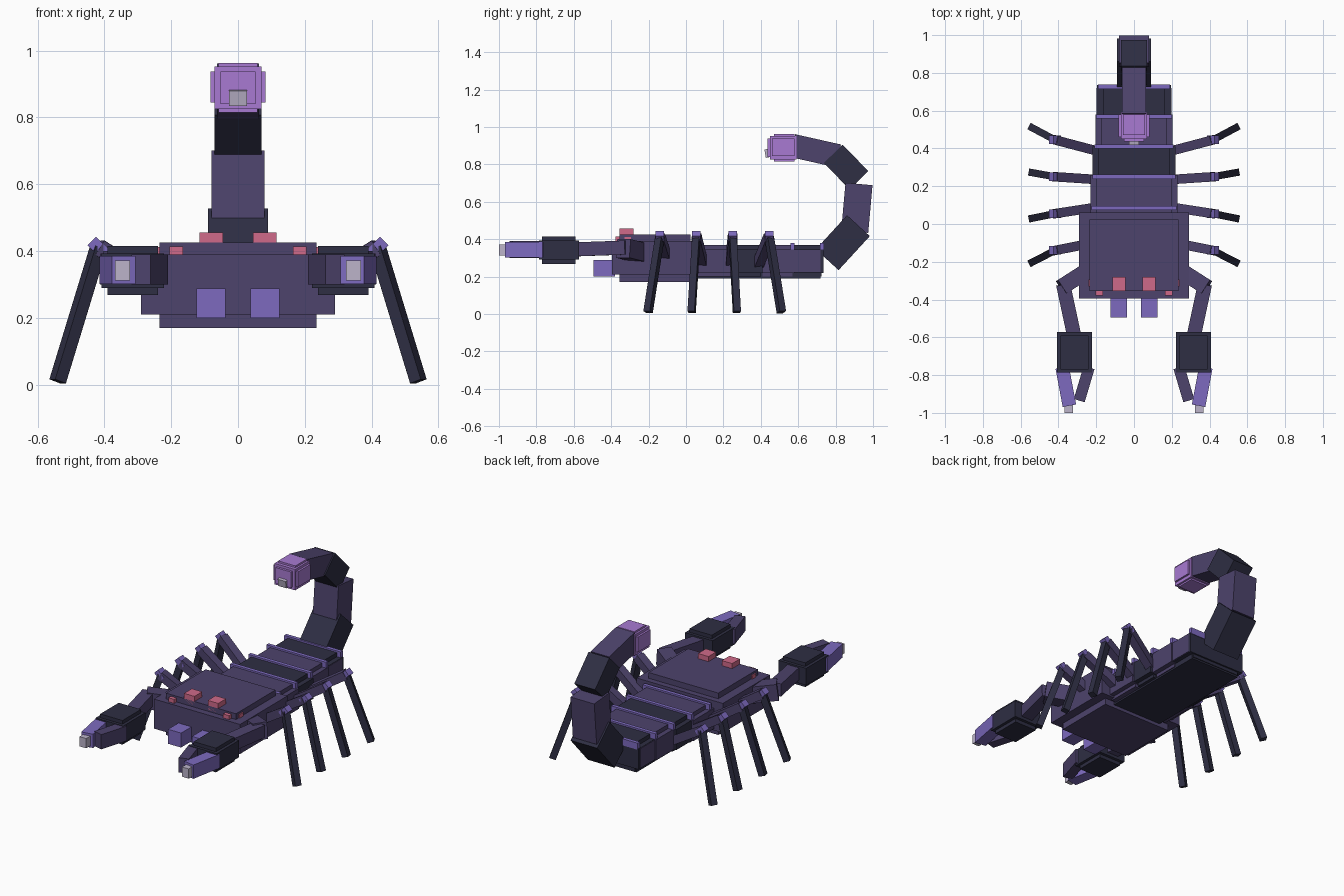
import bpy
from mathutils import Matrix, Vector

cube = bpy.data.objects.get("Cube")
if cube:
    bpy.data.objects.remove(cube, do_unlink=True)


def material(name, hex_code):
    def linear(c):
        return c / 12.92 if c <= 0.04045 else ((c + 0.055) / 1.055) ** 2.4
    rgb = [linear(int(hex_code[i:i + 2], 16) / 255) for i in (0, 2, 4)]
    m = bpy.data.materials.new(name)
    m.use_nodes = True
    m.diffuse_color = (*rgb, 1)
    m.node_tree.nodes["Principled BSDF"].inputs["Base Color"].default_value = (*rgb, 1)
    return m


PURPLE = material("dusk purple", "4d436c")
DARK = material("dark slate", "2e2e43")
VIOLET = material("violet", "7d6abf")
LILAC = material("lilac", "a87ad2")
PINK = material("pink", "d06a8a")
GREY = material("pale grey", "bcb4ca")


def place(name, mat, matrix):
    bpy.ops.mesh.primitive_cube_add(size=1)
    ob = bpy.context.object
    ob.name = name
    ob.data.transform(matrix)
    ob.data.materials.append(mat)
    return ob


def box(name, mat, x, y, z):
    """Axis-aligned box from (low, high) ranges."""
    mid = Vector([(r[0] + r[1]) / 2 for r in (x, y, z)])
    size = [abs(r[1] - r[0]) for r in (x, y, z)]
    return place(name, mat, Matrix.Translation(mid) @ Matrix.Diagonal((*size, 1)))


def beam(name, mat, start, end, width, height):
    """Box running from start to end, its width kept horizontal."""
    p, q = Vector(start), Vector(end)
    along = (q - p).normalized()
    side = along.cross(Vector((0, 0, 1))).normalized()
    up = side.cross(along)
    rot = Matrix((along, side, up)).transposed().to_4x4()
    scale = Matrix.Diagonal(((q - p).length, width, height, 1))
    return place(name, mat, Matrix.Translation((p + q) / 2) @ rot @ scale)


def stepped(name, mat, x, y, z, inset, step):
    """Block with stepped edges: a wide core and a taller, narrower one."""
    box(name + "_core", mat, x, y, (z[0] + step, z[1] - step))
    box(name + "_plate", mat, (x[0] + inset, x[1] - inset),
        (y[0] + inset, y[1] - inset), z)


# Head shield
box("head_core", PURPLE, (-.29, .29), (-.395, .06), (.21, .39))
box("head_shield", PURPLE, (-.235, .235), (-.355, .025), (.17, .425))

# Abdomen segments, alternating colours, with violet ridges between them
edges = (.04, .26, .41, .58, .735)
halves = (.23, .22, .205, .195)
for i, half in enumerate(halves):
    mat = DARK if i % 2 else PURPLE
    a, b = edges[i], edges[i + 1]
    box(f"abdomen_{i + 1}_core", mat, (-half, half), (a, b), (.22, .345))
    box(f"abdomen_{i + 1}_top", mat, (-half + .03, half - .03), (a, b - .01), (.2, .37))
for i, y in enumerate((.085, .25, .41, .57, .727)):
    half = (.225, .22, .21, .2, .19)[i]
    box(f"ridge_{i + 1}", VIOLET, (-half, half), (y - .011, y + .011), (.34, .38))
box("belly", DARK, (-.17, .17), (.02, .72), (.19, .23))
box("flanks", PURPLE, (-.198, .198), (.1, .72), (.225, .343))

# Curled tail
tail = [
    ("tail_1", DARK, (.755, .29), (.922, .472), .18, .165),
    ("tail_2", PURPLE, (.902, .44), (.925, .695), .16, .145),
    ("tail_3", DARK, (.925, .715), (.787, .856), .14, .14),
    ("tail_4", PURPLE, (.815, .845), (.57, .9), .125, .125),
]
for name, mat, p, q, width, height in tail:
    beam(name, mat, (0, *p), (0, *q), width, height)

# Stinger bulb and tip
box("bulb_sides", LILAC, (-.082, .082), (.46, .58), (.845, .937))
box("bulb_middle", LILAC, (-.07, .07), (.45, .592), (.825, .952))
box("bulb_top", LILAC, (-.058, .058), (.47, .58), (.815, .963))
box("bulb_front", LILAC, (-.052, .052), (.436, .602), (.84, .937))
beam("stinger_tip", GREY, (0, .47, .865), (0, .423, .857), .053, .045)

for s, side in ((1, "left"), (-1, "right")):
    # Eyes
    box(f"{side}_main_eye", PINK, (s * .045, s * .115), (-.355, -.28), (.4, .456))
    box(f"{side}_front_eye", PINK, (s * .165, s * .205), (-.378, -.34), (.38, .414))
    box(f"{side}_side_eye", PINK, (s * .205, s * .242), (-.33, -.293), (.38, .412))

    # Mouthpart
    box(f"{side}_mouthpart", VIOLET, (s * .037, s * .125), (-.495, -.38), (.2, .288))

    # Pincer arm
    beam(f"{side}_upper_arm", PURPLE, (s * .26, -.255, .33), (s * .385, -.335, .35), .085, .1)
    beam(f"{side}_forearm", PURPLE, (s * .375, -.32, .355), (s * .315, -.6, .345), .075, .075)
    x = sorted((s * .222, s * .408))
    stepped(f"{side}_palm", DARK, x, (-.787, -.573), (.268, .415), .018, .022)
    beam(f"{side}_inner_finger", PURPLE, (s * .238, -.76, .345), (s * .29, -.935, .345), .06, .09)
    beam(f"{side}_outer_finger", VIOLET, (s * .38, -.76, .343), (s * .342, -.962, .343), .072, .084)
    box(f"{side}_finger_tip", GREY, (s * .323, s * .368), (-1, -.94), (.312, .371))

    # Legs: thigh, knee and shin
    for i, (hip, knee, foot) in enumerate(
            ((-.095, -.14, -.203), (.09, .055, .03), (.235, .25, .272), (.385, .445, .51))):
        n = f"{side}_leg_{i + 1}"
        k = Vector((s * .418, knee, .41))
        beam(n + "_thigh", PURPLE, (s * .19, hip, .265), k, .05, .05)
        beam(n + "_shin", DARK, k, (s * .54, foot, .01), .038, .038)
        d = Vector((s * .02, 0, .02))
        beam(n + "_knee", VIOLET, k - d, k + d, .045, .036)
